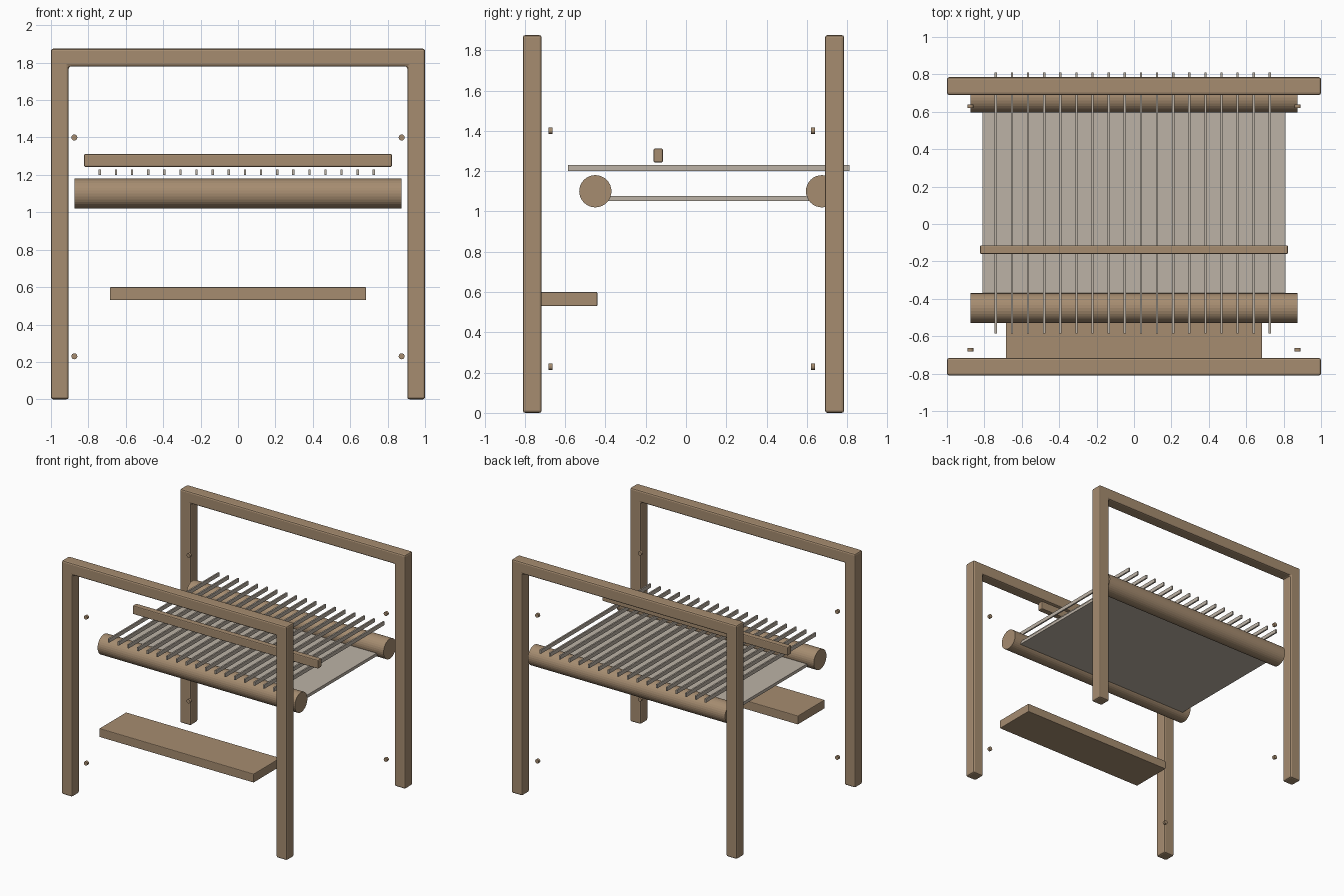
import bpy, bmesh, math
from mathutils import Matrix

if "Cube" in bpy.data.objects:
    bpy.data.objects.remove(bpy.data.objects["Cube"])


def material(name, color):
    m = bpy.data.materials.new(name)
    m.diffuse_color = (*color, 1)
    m.use_nodes = True
    m.node_tree.nodes["Principled BSDF"].inputs["Base Color"].default_value = m.diffuse_color
    return m


WOOD = material("warm wood", (0.38, 0.264, 0.163))
LINEN = material("pale linen", (0.507, 0.448, 0.38))


def finish(name, bm, mat, bevel=0.0, segments=2):
    bmesh.ops.recalc_face_normals(bm, faces=bm.faces)
    me = bpy.data.meshes.new(name)
    bm.to_mesh(me)
    bm.free()
    me.materials.append(mat)
    ob = bpy.data.objects.new(name, me)
    bpy.context.collection.objects.link(ob)
    if bevel:
        mod = ob.modifiers.new("soft edges", 'BEVEL')
        mod.width = bevel
        mod.segments = segments
        mod.limit_method = 'ANGLE'
    return ob


def box(name, xr, yr, zr, mat, bevel=0.0):
    bm = bmesh.new()
    size = [r[1] - r[0] for r in (xr, yr, zr)]
    mid = [(r[0] + r[1]) / 2 for r in (xr, yr, zr)]
    bmesh.ops.create_cube(bm, size=1, matrix=Matrix.Translation(mid) @ Matrix.Diagonal((*size, 1)))
    return finish(name, bm, mat, bevel)


def rod(name, center, radius, length, axis, sides, mat):
    bm = bmesh.new()
    turn = Matrix.Rotation(math.pi / 2, 4, 'Y' if axis == 'X' else 'X')
    bmesh.ops.create_cone(bm, cap_ends=True, segments=sides, radius1=radius, radius2=radius,
                          depth=length, matrix=Matrix.Translation(center) @ turn)
    return finish(name, bm, mat)


def arch(name, y0, y1):
    # Two posts and a top rail as one continuous piece
    o, i, top, under = 1.0, 0.905, 1.875, 1.78
    profile = [(-o, 0), (-o, top), (o, top), (o, 0), (i, 0), (i, under), (-i, under), (-i, 0)]
    bm = bmesh.new()
    face = bm.faces.new([bm.verts.new((x, y0, z)) for x, z in profile])
    ext = bmesh.ops.extrude_face_region(bm, geom=[face])
    verts = [g for g in ext["geom"] if isinstance(g, bmesh.types.BMVert)]
    bmesh.ops.translate(bm, verts=verts, vec=(0, y1 - y0, 0))
    return finish(name, bm, WOOD, 0.012)


# Upright frames
arch("front_frame", -0.81, -0.716)
arch("back_frame", 0.69, 0.785)

# Round warp and cloth beams
rod("cloth_beam", (0, -0.45, 1.10), 0.08, 1.75, 'X', 32, WOOD)
rod("warp_beam", (0, 0.675, 1.10), 0.08, 1.75, 'X', 32, WOOD)

# Woven sheet between the beams
box("woven_cloth", (-0.81, 0.81), (-0.45, 0.675), (1.052, 1.076), LINEN)

# Warp strips above the beams
for n in range(18):
    x = -0.739 + n * 0.0862
    box(f"warp_strip_{n + 1}", (x - 0.006, x + 0.006), (-0.586, 0.811), (1.20, 1.23), LINEN)

# Beater bar and treadle board
box("beater_bar", (-0.823, 0.823), (-0.161, -0.114), (1.243, 1.312), WOOD, 0.007)
box("treadle_board", (-0.685, 0.685), (-0.78, -0.44), (0.53, 0.60), WOOD, 0.005)

# Small pegs beside the posts
for sx in (-1, 1):
    for y in (-0.672, 0.63):
        for z in (0.23, 1.40):
            rod("peg", (sx * 0.875, y, z), 0.016, 0.02, 'Y', 16, WOOD)
